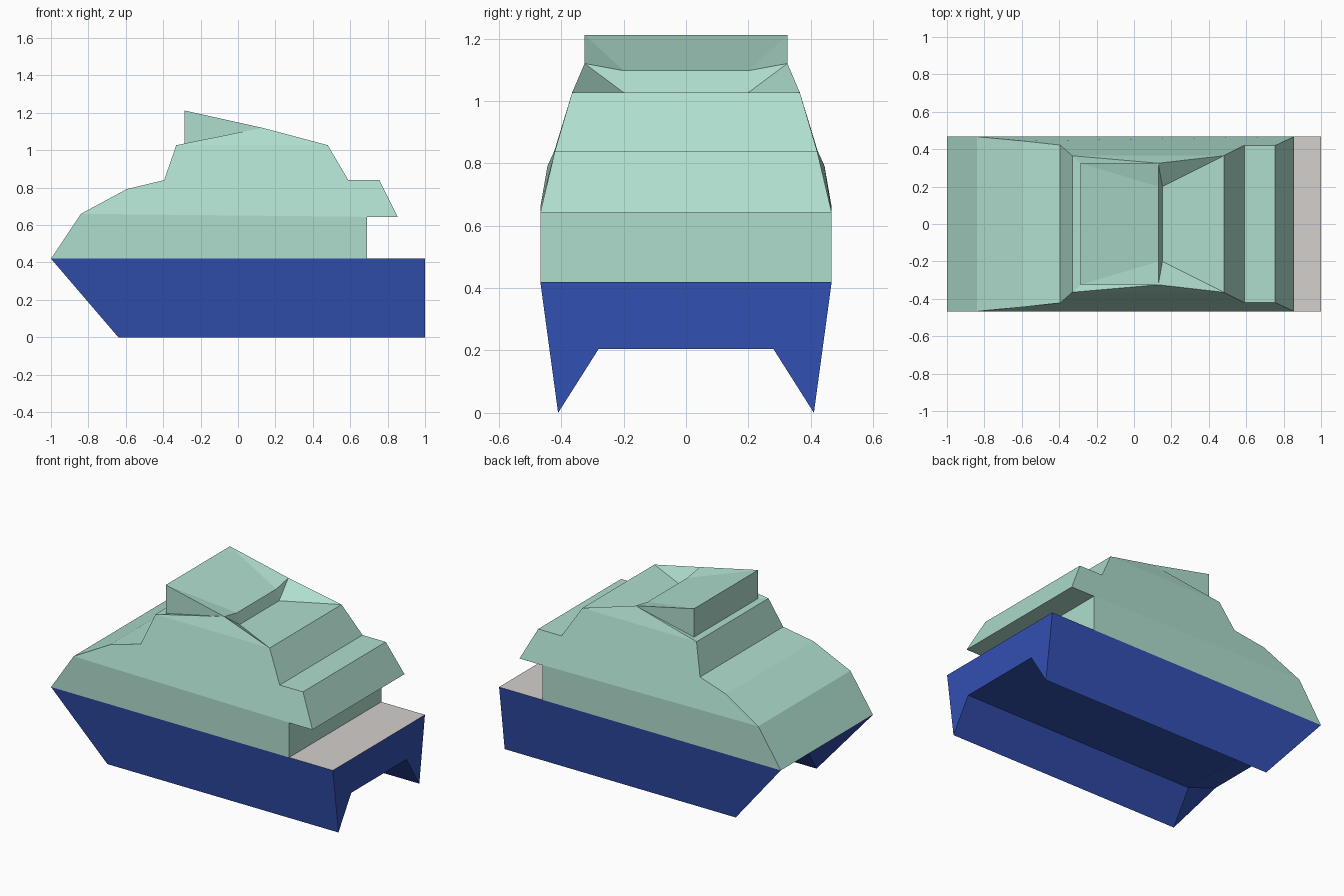
import bpy, bmesh

if "Cube" in bpy.data.objects:
    bpy.data.objects.remove(bpy.data.objects["Cube"])


def material(name, rgb):
    m = bpy.data.materials.new(name)
    m.diffuse_color = (*rgb, 1)
    m.use_nodes = True
    m.node_tree.nodes["Principled BSDF"].inputs["Base Color"].default_value = m.diffuse_color
    return m


BLUE = material("hull blue", (0.032, 0.080, 0.445))
GREEN = material("cabin green", (0.429, 0.730, 0.617))
GREY = material("deck grey", (0.658, 0.631, 0.610))


def shell(name, points, sides, across, mats):
    """Symmetric shell. Capital letters are points at +y, small letters their
    mirror images. 'sides' are faces that get mirrored; each pair in 'across'
    makes a quad spanning both halves."""
    bm = bmesh.new()
    v = {}
    for k, (x, y, z) in points.items():
        v[k] = bm.verts.new((x, y, z))
        v[k.lower()] = bm.verts.new((x, -y, z))
    for f in sides:
        bm.faces.new([v[k] for k in f])
        bm.faces.new([v[k] for k in reversed(f.lower())])
    for a, b in across:
        bm.faces.new([v[a], v[b], v[b.lower()], v[a.lower()]])
    bmesh.ops.recalc_face_normals(bm, faces=bm.faces)
    me = bpy.data.meshes.new(name)
    bm.to_mesh(me)
    bm.free()
    for m in mats:
        me.materials.append(m)
    ob = bpy.data.objects.new(name, me)
    bpy.context.collection.objects.link(ob)
    return ob


# Twin-keel hull with a tunnel and raked bow (T top edge, P keel, I tunnel edge)
hull = shell("hull", {
    "T": (1, .467, .42), "P": (1, .41, 0), "I": (1, .28, .205),
    "A": (-1, .467, .42), "B": (-.64, .41, 0), "C": (-.64, .28, .205)},
    ["TPBA", "PICB", "TPI", "ABC"],
    ["TA", "IC", "TI", "AC"], [BLUE, GREY])

# Deck: the upward-facing face of the hull
for p in hull.data.polygons:
    p.material_index = int(p.normal.z > 0.9)

# Cabin: side profile from bow base, over the roof, to the stern wall
shell("cabin", {
    "A": (-1, .467, .42), "B": (-.84, .467, .66), "C": (-.595, .444, .792),
    "D": (-.395, .422, .84), "E": (-.33, .365, 1.027), "F": (.48, .365, 1.027),
    "G": (.59, .42, .84), "H": (.755, .42, .84), "J": (.855, .467, .642),
    "K": (.69, .467, .642), "L": (.69, .467, .42)},
    ["ABJKL", "BCDEFGHJ"],
    ["AB", "BC", "CD", "DE", "EF", "FG", "GH", "HJ", "JK", "KL"], [GREEN])

# Roof canopy: wedge top, recessed rear face and sloping side webs
shell("roof_canopy", {
    "T": (-.285, .325, 1.212), "D": (-.285, .325, 1.03),
    "A": (.13, .325, 1.12), "E": (.132, .2, 1.097), "G": (.152, .2, 1.027),
    "B": (.48, .365, 1.027), "C": (-.33, .365, 1.027)},
    ["TAE", "TDA", "CAD", "CBA", "AGE", "ABG"],
    ["TE", "EG", "TD"], [GREEN])
